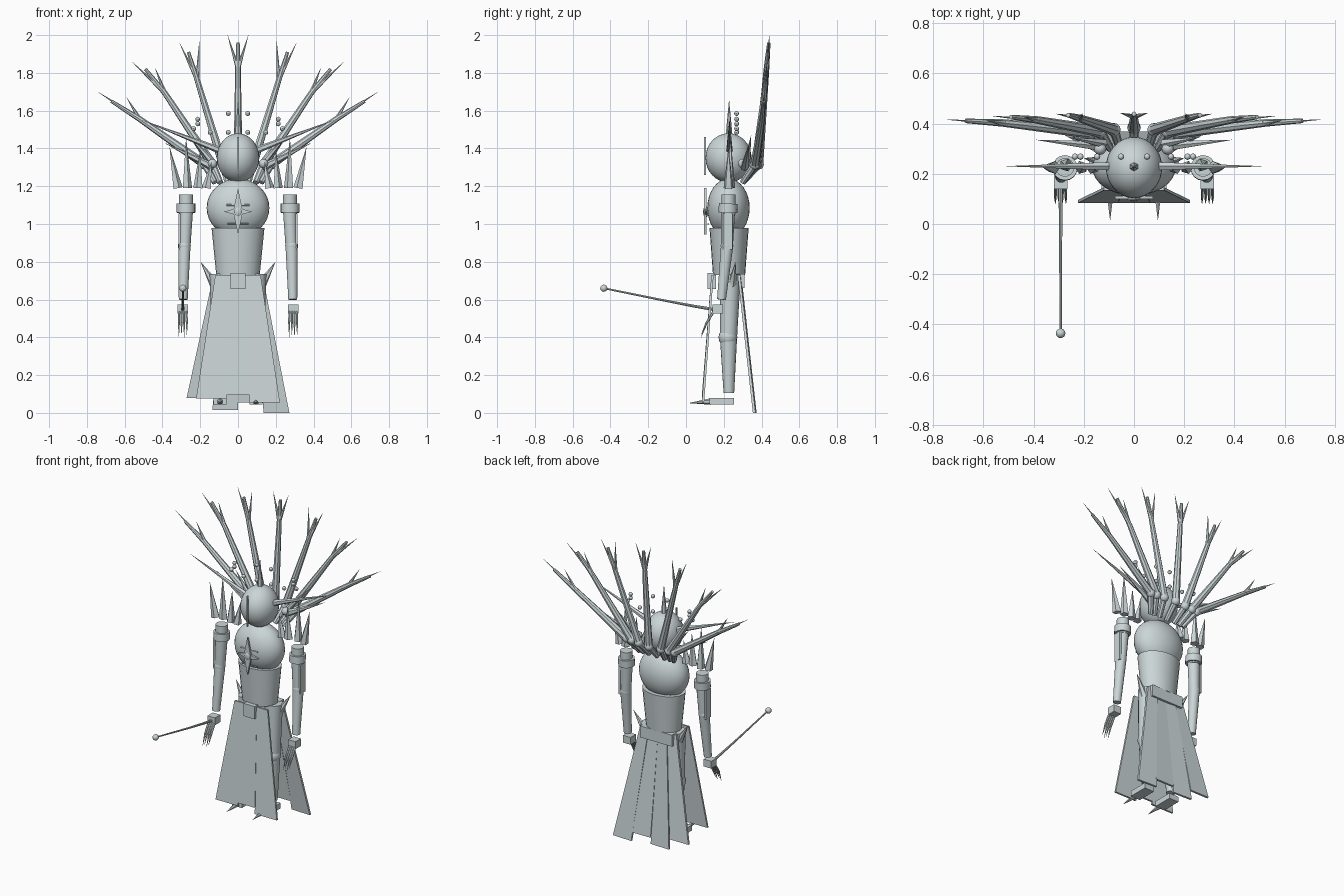
import bpy, bmesh, math
from mathutils import Vector, Matrix

mat = bpy.data.materials.new("pale_grey")
mat.diffuse_color = (0.60, 0.67, 0.68, 1)


def finish(name, bm, smooth=True):
    bmesh.ops.recalc_face_normals(bm, faces=bm.faces)
    me = bpy.data.meshes.new(name)
    bm.to_mesh(me)
    bm.free()
    me.materials.append(mat)
    ob = bpy.data.objects.new(name, me)
    bpy.context.collection.objects.link(ob)
    if smooth:
        bpy.ops.object.select_all(action='DESELECT')
        ob.select_set(True)
        bpy.context.view_layer.objects.active = ob
        bpy.ops.object.shade_smooth_by_angle(angle=math.radians(40))
    return ob


def cone(name, p, q, r1, r2=0.0, n=8, squash=1.0):
    """Tapered cylinder or spike from p to q; squash scales its y depth."""
    p, q = Vector(p), Vector(q)
    d = q - p
    bm = bmesh.new()
    bmesh.ops.create_cone(bm, cap_ends=True, segments=n, radius1=r1,
                          radius2=max(r2, 0.0005), depth=d.length)
    rot = d.to_track_quat('Z', 'Y').to_matrix().to_4x4()
    bmesh.ops.transform(bm, matrix=Matrix.Translation((p + q) / 2) @
                        Matrix.Diagonal((1, squash, 1, 1)) @ rot, verts=bm.verts)
    return finish(name, bm)


def ball(name, c, r, n=24):
    r = (r, r, r) if isinstance(r, float) else r
    bm = bmesh.new()
    bmesh.ops.create_uvsphere(bm, u_segments=n, v_segments=max(6, n // 2), radius=1)
    bmesh.ops.transform(bm, matrix=Matrix.Translation(c) @ Matrix.Diagonal((*r, 1)),
                        verts=bm.verts)
    return finish(name, bm)


def box(name, lo, hi):
    lo, hi = Vector(lo), Vector(hi)
    bm = bmesh.new()
    bmesh.ops.create_cube(bm, size=1)
    bmesh.ops.transform(bm, matrix=Matrix.Translation((lo + hi) / 2) @
                        Matrix.Diagonal((*(hi - lo), 1)), verts=bm.verts)
    return finish(name, bm, False)


def panel(name, corners, t):
    """Flat cloth or plate through the corners, thickened along y."""
    bm = bmesh.new()
    a = [bm.verts.new((x, y - t / 2, z)) for x, y, z in corners]
    b = [bm.verts.new((x, y + t / 2, z)) for x, y, z in corners]
    bm.faces.new(a)
    bm.faces.new(b[::-1])
    for i in range(len(a)):
        j = (i + 1) % len(a)
        bm.faces.new((a[i], a[j], b[j], b[i]))
    return finish(name, bm, False)


# Head, face ridge and crown spike
ball("head", (0, 0.225, 1.35), (0.112, 0.122, 0.13), 32)
panel("face_ridge", [(-0.004, 0.10, 1.26), (0.004, 0.10, 1.26),
                     (0.004, 0.10, 1.46), (-0.004, 0.10, 1.46)], 0.01)
cone("crown_spike", (0, 0.228, 1.45), (0, 0.228, 1.655), 0.02, n=6)

# Torso
ball("chest", (0, 0.225, 1.085), (0.166, 0.112, 0.155), 32)
cone("waist", (0, 0.228, 0.73), (0, 0.228, 0.978), 0.115, 0.14, 24, 0.74)
box("belt_buckle", (-0.04, 0.115, 0.657), (0.04, 0.16, 0.74))
box("belt_back", (-0.115, 0.265, 0.66), (0.115, 0.31, 0.735))

# Chest star
panel("star_upright", [(0, 0.102, 0.945), (0.026, 0.102, 1.065), (0, 0.102, 1.19),
                       (-0.026, 0.102, 1.065)], 0.012)
panel("star_cross", [(-0.075, 0.106, 1.065), (0, 0.106, 1.045), (0.075, 0.106, 1.065),
                     (0, 0.106, 1.085)], 0.012)
ball("star_gem", (0, 0.105, 1.065), (0.025, 0.015, 0.03), 12)
for z, w in ((1.10, 0.06), (1.0, 0.055)):
    cone("chest_bar", (-w, 0.118, z), (w, 0.118, z), 0.005, 0.005, 6)

# Front skirt panels: top x range, bottom x range, hem height
for x0, x1, u0, u1, hem in ((-0.12, -0.04, -0.222, -0.062, 0.075),
                            (-0.042, 0.042, -0.064, 0.064, 0.095),
                            (0.04, 0.12, 0.062, 0.222, 0.055)):
    panel("front_skirt", [(x0, 0.14, 0.73), (x1, 0.14, 0.73),
                          (u1, 0.09, hem), (u0, 0.09, hem)], 0.012)
# Back skirt panels with staggered hems
for i, hem in enumerate((0.08, 0.015, 0.055, 0.0)):
    x0, u0 = -0.13 + 0.065 * i, -0.272 + 0.136 * i
    yb = 0.283 + (0.73 - hem) * 0.115
    dy = 0.006 * (i % 2)
    panel("back_skirt", [(x0, 0.28 + dy, 0.73), (x0 + 0.065, 0.28, 0.73),
                         (u0 + 0.136, yb - dy, hem), (u0, yb, hem)], 0.014)

# Upswept branches behind the head: base x, fork, trunk end and two prong tips
branches = [
    (0.0, (0, 1.82), (0, 1.96), (-0.055, 2.0), (0.055, 2.0)),
    (0.08, (0.215, 1.76), (0.262, 1.91), (0.31, 1.96), (0.205, 1.965)),
    (0.135, (0.385, 1.69), (0.49, 1.82), (0.562, 1.86), (0.44, 1.83)),
    (0.175, (0.52, 1.555), (0.67, 1.65), (0.742, 1.70), (0.59, 1.67)),
]
for bx, fork, end, pa, pb in branches:
    for s in ((1,) if bx == 0 else (1, -1)):
        def P(p):
            return (s * p[0], 0.38 + 0.09 * (p[1] - 1.31), p[1])
        yb = 0.385 - 0.12 * bx
        cone("branch_stem", (s * bx, yb, 1.315), P(fork), 0.024, 0.015, 8)
        cone("branch_end", P(fork), P(end), 0.015, 0.009, 8)
        for tip in (pa, pb):
            cone("branch_prong", P(fork), P(tip), 0.012, n=6)
        ball("branch_knuckle", (s * bx, yb, 1.315), 0.027, 12)
        cone("branch_root", (s * bx * 0.7, 0.30, 1.22), (s * bx, yb, 1.315), 0.016, 0.02, 8)

for s in (1, -1):
    # Long side spikes and collar spikes
    cone("side_spike", (s * 0.07, 0.23, 1.38), (s * 0.508, 0.23, 1.55), 0.02, n=6)
    cone("collar_spike", (s * 0.13, 0.31, 1.30), (s * 0.39, 0.335, 1.43), 0.022, n=6)
    cone("collar_spike_upper", (s * 0.12, 0.32, 1.31), (s * 0.26, 0.345, 1.47), 0.02, n=6)
    ball("collar_bead", (s * 0.135, 0.30, 1.32), 0.025, 12)

    # Crown beads
    for x, z in ((0.052, 1.585), (0.052, 1.485), (0.147, 1.485), (0.213, 1.555),
                 (0.213, 1.53), (0.235, 1.505)):
        ball("crown_bead", (s * x, 0.268, z), 0.013, 8)

    # Shoulder spikes
    for b, t, z, y in ((0.32, 0.362, 1.405, 0.225), (0.27, 0.275, 1.455, 0.235),
                       (0.21, 0.2, 1.39, 0.225), (0.165, 0.14, 1.33, 0.225)):
        cone("shoulder_spike", (s * b, y, 1.19), (s * t, y, z), 0.027, n=5)

    # Arm
    ax = s * 0.275
    cone("shoulder", (ax, 0.225, 1.05), (ax, 0.225, 1.155), 0.037, 0.037, 16)
    cone("arm_band", (ax, 0.222, 1.06), (ax, 0.224, 1.108), 0.05, 0.05, 16)
    cone("upper_arm", (ax + s * 0.008, 0.217, 0.87), (ax, 0.223, 1.07), 0.031, 0.037, 16)
    ball("elbow", (s * 0.284, 0.217, 0.885), 0.034, 16)
    cone("forearm", (s * 0.29, 0.188, 0.60), (s * 0.284, 0.217, 0.88), 0.024, 0.033, 16)
    box("arm_plate", (s * 0.31 - 0.006, 0.195, 0.865), (s * 0.31 + 0.006, 0.245, 1.055))
    box("hand", (s * 0.292 - 0.027, 0.14, 0.527), (s * 0.292 + 0.027, 0.195, 0.575))
    for k in range(4):
        fx = s * 0.292 + (k - 1.5) * 0.013
        tx = s * 0.292 + (k - 1.5) * 0.014
        tip = 0.40 + 0.012 * (k % 2)
        cone("finger", (fx, 0.145, 0.535), (tx, 0.108, 0.475), 0.007, 0.006, 6)
        cone("fingertip", (tx, 0.108, 0.475), (tx, 0.08, tip), 0.006, n=6)

    # Hip spike
    cone("hip_spike", (s * 0.125, 0.245, 0.68), (s * 0.198, 0.262, 0.80), 0.026, n=6)

    # Leg and foot
    lx = s * 0.095
    cone("thigh", (lx, 0.225, 0.41), (lx, 0.235, 0.735), 0.046, 0.055, 16)
    ball("knee", (lx, 0.222, 0.40), 0.05, 16)
    cone("shin", (lx, 0.227, 0.105), (lx, 0.225, 0.41), 0.028, 0.046, 16)
    box("foot", (lx - 0.035, 0.125, 0.045), (lx + 0.035, 0.255, 0.08))
    cone("toe_spike", (lx, 0.13, 0.06), (lx, 0.015, 0.052), 0.017, n=6)

# Wand held in one hand, gently bent
path = [(-0.292, 0.165, 0.545), (-0.292, 0.06, 0.562), (-0.292, -0.09, 0.59),
        (-0.292, -0.435, 0.66)]
for i, (a, b) in enumerate(zip(path, path[1:])):
    cone("wand", a, b, 0.009 - 0.0015 * i, 0.0075 - 0.0015 * i, 8)
ball("wand_tip", (-0.292, -0.435, 0.66), 0.019, 16)
